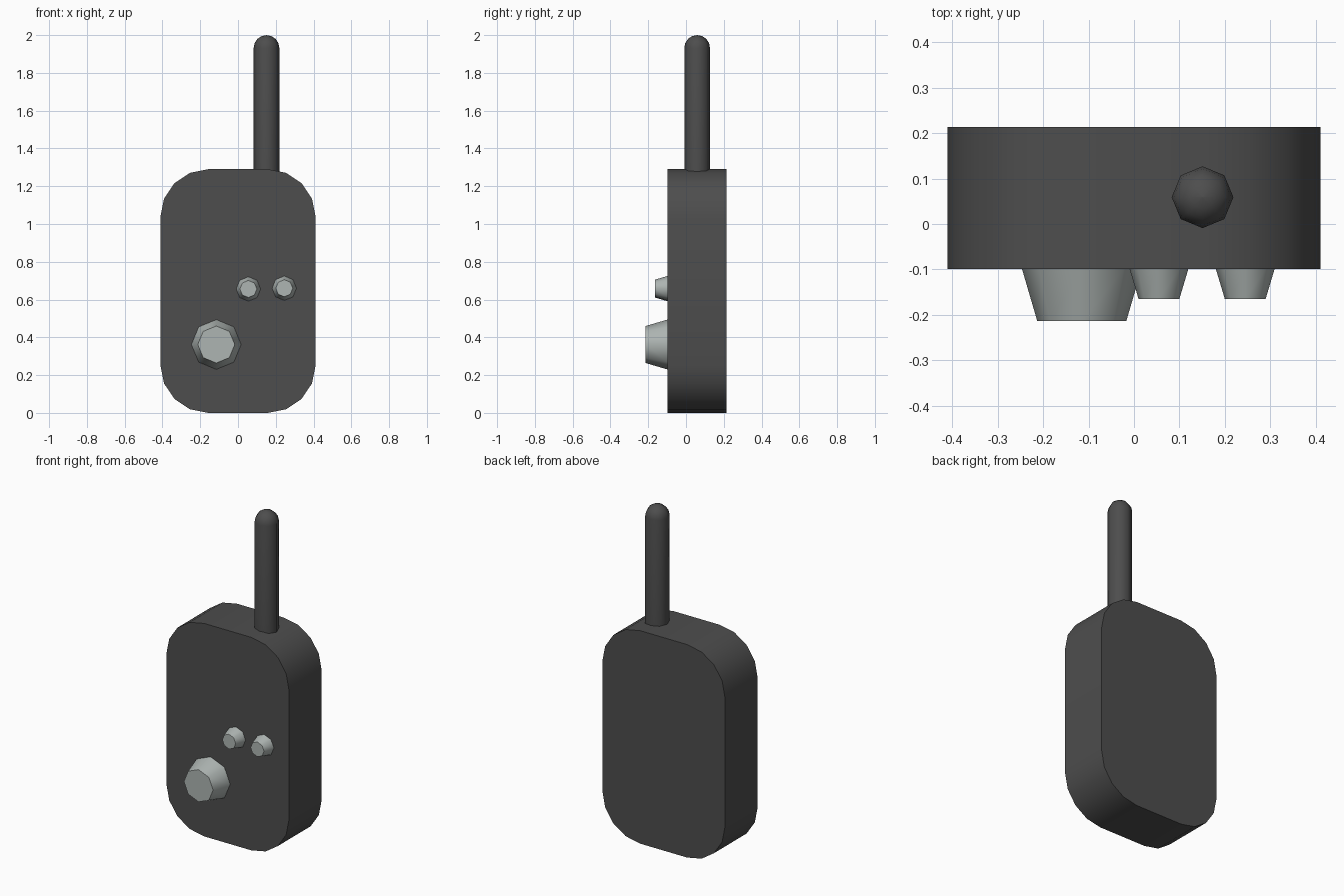
import bpy, bmesh, math
from mathutils import Matrix

if "Cube" in bpy.data.objects:
    bpy.data.objects.remove(bpy.data.objects["Cube"])


def material(name, rgb):
    m = bpy.data.materials.new(name)
    m.diffuse_color = (*rgb, 1)
    m.use_nodes = True
    m.node_tree.nodes["Principled BSDF"].inputs["Base Color"].default_value = m.diffuse_color
    return m


DARK = material("dark grey plastic", (0.075, 0.075, 0.075))
PALE = material("pale grey knob", (0.42, 0.46, 0.445))


def loft(name, rings, mat, cap_start=True):
    """Skin a list of closed rings, cap the ends, smooth the gentle edges."""
    bm = bmesh.new()
    loops = [[bm.verts.new(p) for p in ring] for ring in rings]
    n = len(loops[0])
    for a, b in zip(loops, loops[1:]):
        for i in range(n):
            bm.faces.new((a[i], a[(i + 1) % n], b[(i + 1) % n], b[i]))
    if cap_start:
        bm.faces.new(loops[0][::-1])
    bm.faces.new(loops[-1])
    bmesh.ops.remove_doubles(bm, verts=bm.verts, dist=1e-5)
    bmesh.ops.recalc_face_normals(bm, faces=bm.faces)
    me = bpy.data.meshes.new(name)
    bm.to_mesh(me)
    bm.free()
    me.materials.append(mat)
    ob = bpy.data.objects.new(name, me)
    bpy.context.collection.objects.link(ob)
    bpy.ops.object.select_all(action='DESELECT')
    ob.select_set(True)
    bpy.context.view_layer.objects.active = ob
    bpy.ops.object.shade_smooth_by_angle(angle=math.radians(50))
    return ob


def octagon(r):
    return [(r * math.cos(i * math.pi / 4), r * math.sin(i * math.pi / 4)) for i in range(8)]


# Body: rounded slab with four-segment corners
W, H, R = 0.411, 1.29, 0.253
outline = []
for q, (cx, cz) in enumerate([(W - R, H - R), (R - W, H - R), (R - W, R), (W - R, R)]):
    for k in range(5):
        a = math.radians(90 * q + 22.5 * k)
        outline.append((cx + R * math.cos(a), cz + R * math.sin(a)))
loft("body", [[(x, y, z) for x, z in outline] for y in (-0.099, 0.214)], DARK)

# Antenna: eight-sided rod with a domed tip
AR = 0.068
profile = [(AR, 1.25), (AR, 2 - AR)]
profile += [(AR * math.cos(math.radians(t)), 2 - AR + AR * math.sin(math.radians(t)))
            for t in (22.5, 45, 67.5, 89.9)]
loft("antenna", [[(0.151 + x, 0.059 + y, z) for x, y in octagon(r)] for r, z in profile], DARK)

# Knobs: tapered octagons on the front face
for name, x, z, r0, r1, y in [("large_knob", -0.115, 0.362, 0.132, 0.098, -0.214),
                              ("small_knob_left", 0.055, 0.656, 0.065, 0.045, -0.165),
                              ("small_knob_right", 0.245, 0.66, 0.065, 0.045, -0.165)]:
    loft(name, [[(x + u, yy, z + v) for u, v in octagon(r)] for r, yy in ((r0, -0.098), (r1, y))], PALE)
